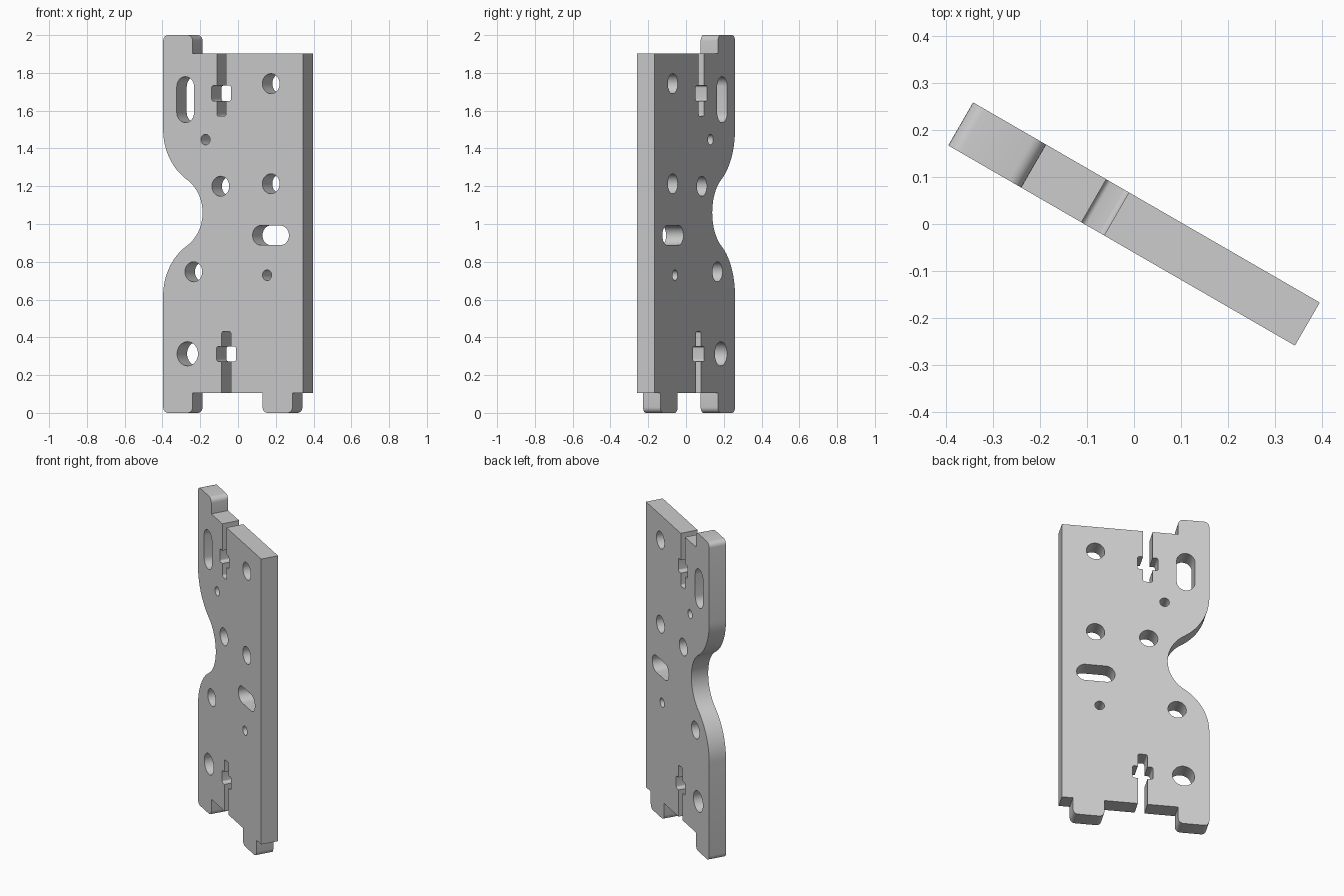
import bpy
import math
from mathutils import Vector

cube = bpy.data.objects.get("Cube")
if cube:
    bpy.data.objects.remove(cube, do_unlink=True)

HALF_W, HALF_T = 0.427, 0.053
LOW, HIGH, TOP = 0.105, 1.902, 2.0
TAB = 0.03      # tab corner radius
NICK = 0.012    # small corner radius in the slots
TAB_IN = -0.247  # inner edge of the left tabs


def arc(cx, cz, r, a0, a1, n=24):
    """Points on an arc, angles in degrees."""
    angles = [math.radians(a0 + (a1 - a0) * i / n) for i in range(n + 1)]
    return [(cx + r * math.cos(a), cz + r * math.sin(a), 0) for a in angles]


def rounded(corners, steps=6):
    """Turn (x, z, radius) corners into points, rounding square corners where radius > 0."""
    out = []
    for i, (x, z, r) in enumerate(corners):
        p = Vector((x, z))
        if r == 0:
            out.append(p)
            continue
        a = (Vector(corners[i - 1][:2]) - p).normalized() * r
        b = (Vector(corners[(i + 1) % len(corners)][:2]) - p).normalized() * r
        for k in range(steps + 1):
            t = math.pi / 2 * k / steps
            out.append(p + a * (1 - math.sin(t)) + b * (1 - math.cos(t)))
    return out


def cross_slot(cx, edge, z_near, z_far, end):
    """Open slot with a nut pocket, entered at its right side."""
    s, w = 0.028, 0.06
    half = [(s, edge, 0), (s, z_near, 0), (w, z_near, NICK),
            (w, z_far, NICK), (s, z_far, 0), (s, end, NICK)]
    return ([(cx + x, z, r) for x, z, r in half]
            + [(cx - x, z, r) for x, z, r in reversed(half)])


def capsule(x0, z0, x1, z1, r):
    """Long hole between two centres."""
    d = math.degrees(math.atan2(z1 - z0, x1 - x0))
    return rounded(arc(x1, z1, r, d - 90, d + 90, 16)
                   + arc(x0, z0, r, d + 90, d + 270, 16))


# Side scallop: a convex arc flowing into a concave one, mirrored about MID
MID, RISE, DEPTH, R_OUT = 1.06, 0.44, 0.241, 0.314
total = (DEPTH ** 2 + RISE ** 2) / (2 * DEPTH)
turn = math.degrees(math.asin(RISE / total))
r_in = total - R_OUT
lower = arc(R_OUT - HALF_W, MID - RISE, R_OUT, 180, 180 - turn)
waist = arc(DEPTH - HALF_W - r_in, MID, r_in, -turn, turn, 36)
upper = arc(R_OUT - HALF_W, MID + RISE, R_OUT, 180 + turn, 180)
scallop = lower + waist[1:-1] + upper

# Plate outline, clockwise from the lower left
outline = [(-HALF_W, 0, TAB)] + scallop + [
    (-HALF_W, TOP, TAB), (TAB_IN, TOP, TAB), (TAB_IN, HIGH, 0)]
outline += list(reversed(cross_slot(-0.071, HIGH, 1.733, 1.651, 1.571)))
outline += [(HALF_W, HIGH, 0), (HALF_W, LOW, 0),
            (0.363, LOW, 0), (0.363, 0, TAB), (0.181, 0, TAB), (0.181, LOW, 0)]
outline += cross_slot(-0.041, LOW, 0.273, 0.352, 0.432)
outline += [(TAB_IN, LOW, 0), (TAB_IN, 0, TAB)]

# Drilled holes: x, z, radius
holes = [(0.232, 1.743, 0.053), (0.232, 1.213, 0.053), (-0.076, 1.2, 0.053),
         (-0.241, 0.747, 0.053), (-0.278, 0.313, 0.064),
         (-0.168, 1.447, 0.028), (0.208, 0.729, 0.028)]
loops = [rounded(outline)]
loops += [rounded(arc(x, z, r, 0, 360, 32)[:-1]) for x, z, r in holes]
# Long holes
loops.append(capsule(-0.291, 1.59, -0.291, 1.727, 0.053))
loops.append(capsule(0.171, 0.94, 0.29, 0.94, 0.052))

# Filled, extruded profile
curve = bpy.data.curves.new("mounting_plate", "CURVE")
curve.dimensions = "2D"
curve.fill_mode = "BOTH"
curve.extrude = HALF_T
for loop in loops:
    spline = curve.splines.new("POLY")
    spline.points.add(len(loop) - 1)
    for point, co in zip(spline.points, loop):
        point.co = (co.x, co.y, 0, 1)
    spline.use_cyclic_u = True

plate = bpy.data.objects.new("mounting_plate", curve)
bpy.context.collection.objects.link(plate)
plate.rotation_euler = (math.pi / 2, 0, -math.pi / 6)

bpy.ops.object.select_all(action="DESELECT")
plate.select_set(True)
bpy.context.view_layer.objects.active = plate
bpy.ops.object.convert(target="MESH")
plate = bpy.context.view_layer.objects.active

# Weld the caps to the walls and face everything outward
bpy.ops.object.mode_set(mode="EDIT")
bpy.ops.mesh.select_all(action="SELECT")
bpy.ops.mesh.remove_doubles(threshold=0.0001)
bpy.ops.mesh.normals_make_consistent(inside=False)
bpy.ops.object.mode_set(mode="OBJECT")
bpy.ops.object.shade_smooth_by_angle(angle=math.radians(30))

# Single grey finish
grey = bpy.data.materials.new("plain_grey")
grey.use_nodes = True
color = (0.604, 0.604, 0.604, 1)
grey.diffuse_color = color
grey.node_tree.nodes["Principled BSDF"].inputs["Base Color"].default_value = color
plate.data.materials.clear()
plate.data.materials.append(grey)
